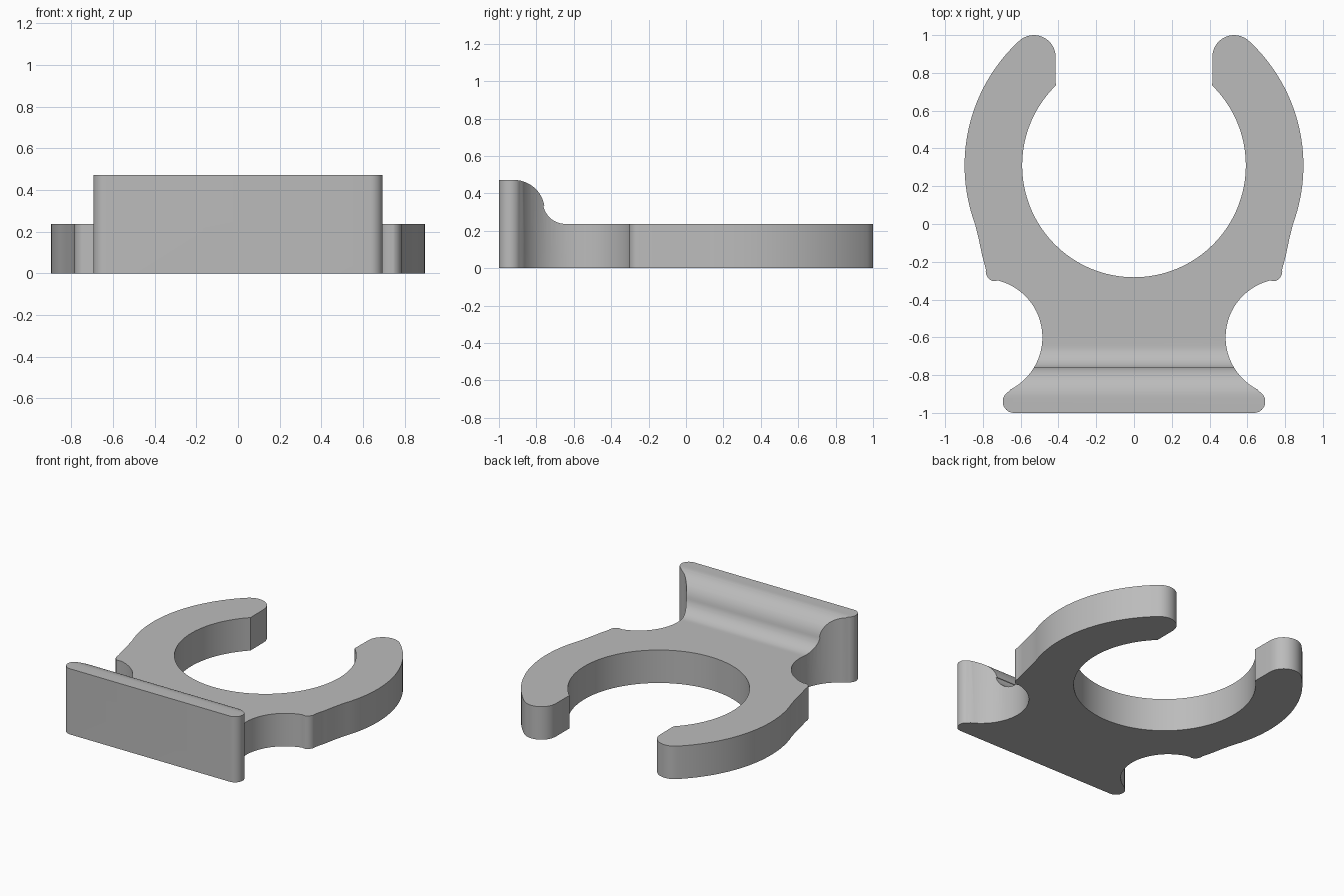
import bpy
import bmesh
from math import radians, cos, sin
from mathutils import Vector

cube = bpy.data.objects.get("Cube")
if cube:
    bpy.data.objects.remove(cube, do_unlink=True)

grey = bpy.data.materials.new("plain grey")
grey.use_nodes = True
grey.diffuse_color = (0.5, 0.5, 0.5, 1)
grey.node_tree.nodes["Principled BSDF"].inputs["Base Color"].default_value = (0.5, 0.5, 0.5, 1)


def arc(cx, cy, r, start, end, n):
    """Points along an arc, angles in degrees."""
    angles = [radians(start + (end - start) * i / n) for i in range(n + 1)]
    return [(cx + r * cos(a), cy + r * sin(a)) for a in angles]


def prism(name, points, offset):
    """Closed solid swept from a flat outline of 3D points."""
    bm = bmesh.new()
    face = bm.faces.new([bm.verts.new(p) for p in points])
    swept = bmesh.ops.extrude_face_region(bm, geom=[face])
    moved = [v for v in swept["geom"] if isinstance(v, bmesh.types.BMVert)]
    bmesh.ops.translate(bm, verts=moved, vec=Vector(offset))
    bmesh.ops.recalc_face_normals(bm, faces=bm.faces)
    mesh = bpy.data.meshes.new(name)
    bm.to_mesh(mesh)
    bm.free()
    mesh.materials.append(grey)
    obj = bpy.data.objects.new(name, mesh)
    bpy.context.collection.objects.link(obj)
    return obj


# Plan outline of the left half, from the foot round to the inside of the ring
RING_Y = 0.31
half = (
    arc(0.635, -0.94, 0.06, -90, 62, 14)             # rounded end of the foot
    + arc(0.795, -0.6, 0.31, 243, 104, 28)           # scooped waist
    + arc(0.73, -0.25, 0.055, -75, 10, 8)            # shoulder corner
    + [(0.803, -0.17), (0.822, -0.08)]               # flare into the ring
    + arc(0, RING_Y, 0.897, -20.2, 47.3, 30)         # outside of the ring
    + arc(0.53, 0.885, 0.115, 47.3, 180, 16)[1:]     # rounded tip
    + arc(0, RING_Y, 0.592, 45.6, -90, 48)           # inside of the ring
)
half[-1] = (0, half[-1][1])
outline = half + [(-x, y) for x, y in reversed(half[:-1])]
clip = prism("ring_clip", [(x, y, -0.1) for x, y in outline], (0, 0, 0.8))

# Side profile: tall foot with a rounded top, sweeping down to the flat ring
profile = (
    [(1.2, 0), (-1.0, 0), (-1.0, 0.472)]
    + arc(-0.92, 0.307, 0.165, 90, 10, 14)
    + arc(-0.645, 0.357, 0.12, 190, 270, 14)
    + [(1.2, 0.237)]
)
envelope = prism("height_envelope", [(-1.2, y, z) for y, z in profile], (2.4, 0, 0))

# Keep only what lies in both the plan and the side profile
cut = clip.modifiers.new("height", "BOOLEAN")
cut.operation = "INTERSECT"
cut.solver = "EXACT"
cut.object = envelope
bpy.ops.object.select_all(action="DESELECT")
clip.select_set(True)
bpy.context.view_layer.objects.active = clip
bpy.ops.object.modifier_apply(modifier=cut.name)
bpy.data.objects.remove(envelope, do_unlink=True)
bpy.ops.object.shade_smooth_by_angle(angle=radians(30))
